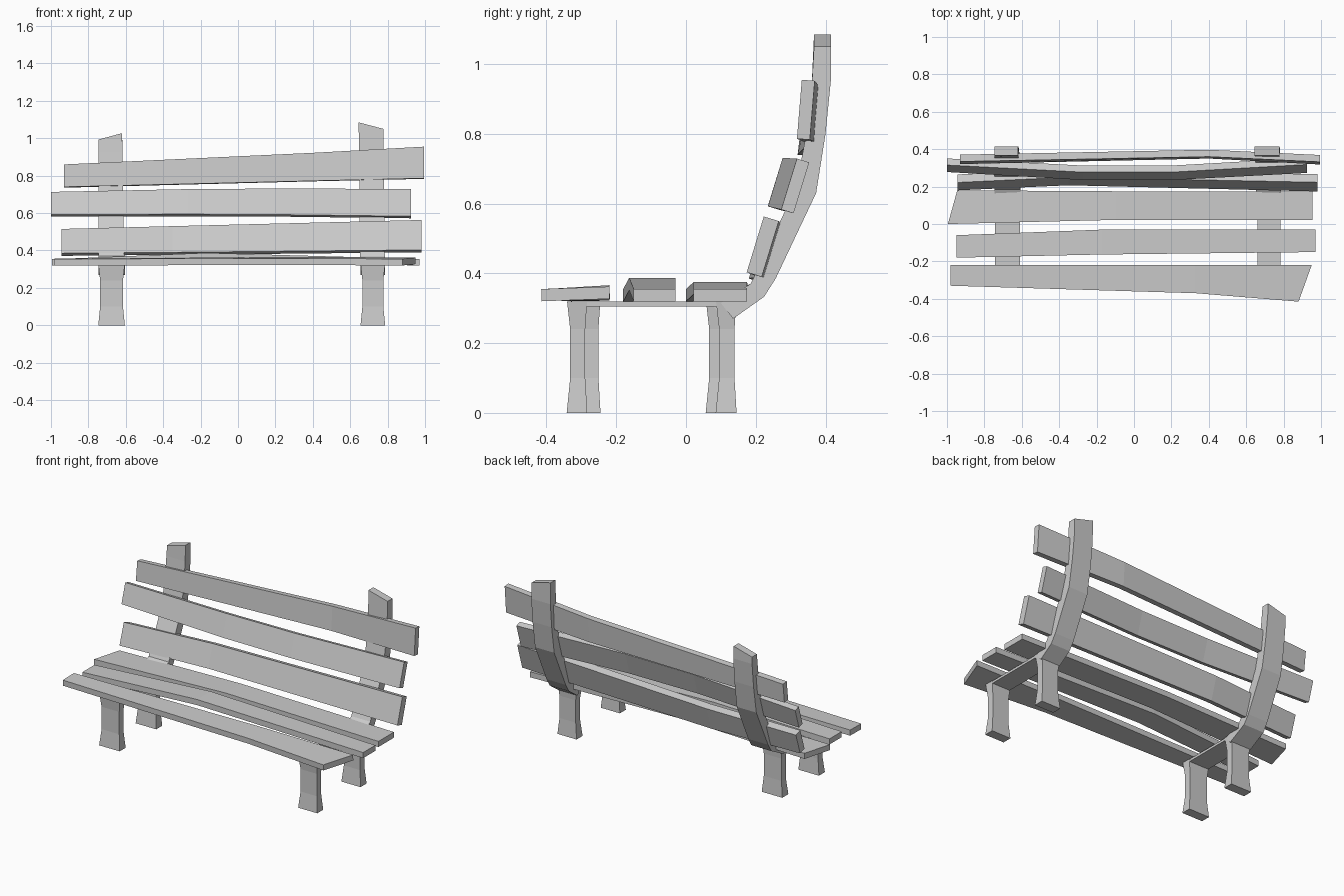
import bpy, bmesh
from mathutils import Vector


def loft(name, rings):
    """Closed solid skinned through a row of four-point rings."""
    bm = bmesh.new()
    loops = [[bm.verts.new(p) for p in ring] for ring in rings]
    for a, b in zip(loops, loops[1:]):
        for i in range(4):
            j = (i + 1) % 4
            bm.faces.new((a[i], a[j], b[j], b[i]))
    bm.faces.new(loops[0])
    bm.faces.new(loops[-1])
    bmesh.ops.recalc_face_normals(bm, faces=bm.faces)
    mesh = bpy.data.meshes.new(name)
    bm.to_mesh(mesh)
    bm.free()
    obj = bpy.data.objects.new(name, mesh)
    bpy.context.collection.objects.link(obj)
    return obj


def slat(name, t, stations):
    """Warped board: each station gives both edges of its show face."""
    rings = []
    for a, b in stations:
        a, b = Vector(a), Vector(b)
        d = b - a
        n = Vector((0, d.z, -d.y)).normalized() * t
        rings.append([a, b, b + n, a + n])
    loft(name, rings)


# Seat boards, show face on top
slat("seat_slat_front", 0.035, [
    ((-0.98, -0.33, 0.355), (-0.98, -0.22, 0.357)),
    ((0.33, -0.37, 0.357), (0.33, -0.22, 0.366)),
    ((0.88, -0.415, 0.355), (0.95, -0.22, 0.362))])
slat("seat_slat_middle", 0.035, [
    ((-0.95, -0.18, 0.355), (-0.95, -0.06, 0.355)),
    ((-0.17, -0.163, 0.387), (-0.17, -0.03, 0.387)),
    ((0.97, -0.15, 0.355), (0.97, -0.03, 0.355))])
slat("seat_slat_rear", 0.035, [
    ((-0.995, 0.0, 0.355), (-0.945, 0.18, 0.355)),
    ((-0.1, 0.022, 0.375), (-0.1, 0.175, 0.375)),
    ((0.955, 0.022, 0.355), (0.955, 0.175, 0.355))])

# Backrest boards, show face at the front
slat("back_slat_lower", 0.045, [
    ((-0.945, 0.18, 0.385), (-0.945, 0.222, 0.515)),
    ((-0.35, 0.207, 0.39), (-0.35, 0.25, 0.53)),
    ((0.98, 0.174, 0.403), (0.98, 0.223, 0.563))])
slat("back_slat_middle", 0.037, [
    ((-1.0, 0.278, 0.592), (-1.0, 0.315, 0.713)),
    ((-0.27, 0.235, 0.594), (-0.27, 0.277, 0.728)),
    ((0.2, 0.235, 0.592), (0.2, 0.277, 0.731)),
    ((0.925, 0.273, 0.583), (0.925, 0.318, 0.729))])
slat("back_slat_upper", 0.037, [
    ((-0.93, 0.32, 0.74), (-0.93, 0.334, 0.86)),
    ((0.4, 0.35, 0.772), (0.4, 0.36, 0.922)),
    ((0.995, 0.318, 0.786), (0.995, 0.332, 0.955))])


def leg(name, x0, x1, y0, y1):
    """Leg with a slim waist and flared ends."""
    rings = []
    for z, s in ((0, 0), (0.1, 0.01), (0.24, 0.01), (0.32, 0.001)):
        rings.append([(x0 + s, y0 + s, z), (x1 - s, y0 + s, z),
                      (x1 - s, y1 - s * 0.6, z), (x0 + s, y1 - s * 0.6, z)])
    loft(name, rings)


# Post side profile: front point, back point
PROFILE = [((0.10, 0.315), (0.135, 0.27)),
           ((0.185, 0.37), (0.224, 0.333)),
           ((0.20, 0.40), (0.257, 0.385)),
           ((0.315, 0.645), (0.373, 0.63)),
           ((0.345, 0.80), (0.40, 0.80)),
           ((0.36, 0.93), (0.415, 0.95))]

# Side frames: x range, y shift of the legs, post x range at top, cut heights
for side, x0, x1, dy, tx0, tx1, h0, h1 in (
        ("left", -0.747, -0.605, 0.038, -0.747, -0.62, 0.993, 1.027),
        ("right", 0.655, 0.787, 0.0, 0.645, 0.777, 1.085, 1.05)):
    leg("front_leg_" + side, x0, x1, -0.342 + dy, -0.283 + dy)
    ry = 0.085 - dy * 0.75
    leg("rear_leg_" + side, x0, x1, ry, ry + 0.06)
    # Flat rail joining the two legs under the seat
    loft("seat_rail_" + side, [
        [(x0 + 0.004, y, 0.305), (x1 - 0.004, y, 0.305),
         (x1 - 0.004, y, 0.32), (x0 + 0.004, y, 0.32)]
        for y in (-0.295 + dy, ry + 0.01)])
    # Curved back post with a slanted top
    rings = []
    for i, (f, b) in enumerate(PROFILE):
        k = i / len(PROFILE)
        a0, a1 = x0 + (tx0 - x0) * k, x1 + (tx1 - x1) * k
        s = dy * 0.75 if i == 0 else 0
        rings.append([(a0, f[0] - s, f[1]), (a1, f[0] - s, f[1]),
                      (a1, b[0] - s, b[1]), (a0, b[0] - s, b[1])])
    rings.append([(tx0, 0.367, h0), (tx1, 0.367, h1),
                  (tx1, 0.415, h1), (tx0, 0.415, h0)])
    loft("back_post_" + side, rings)
